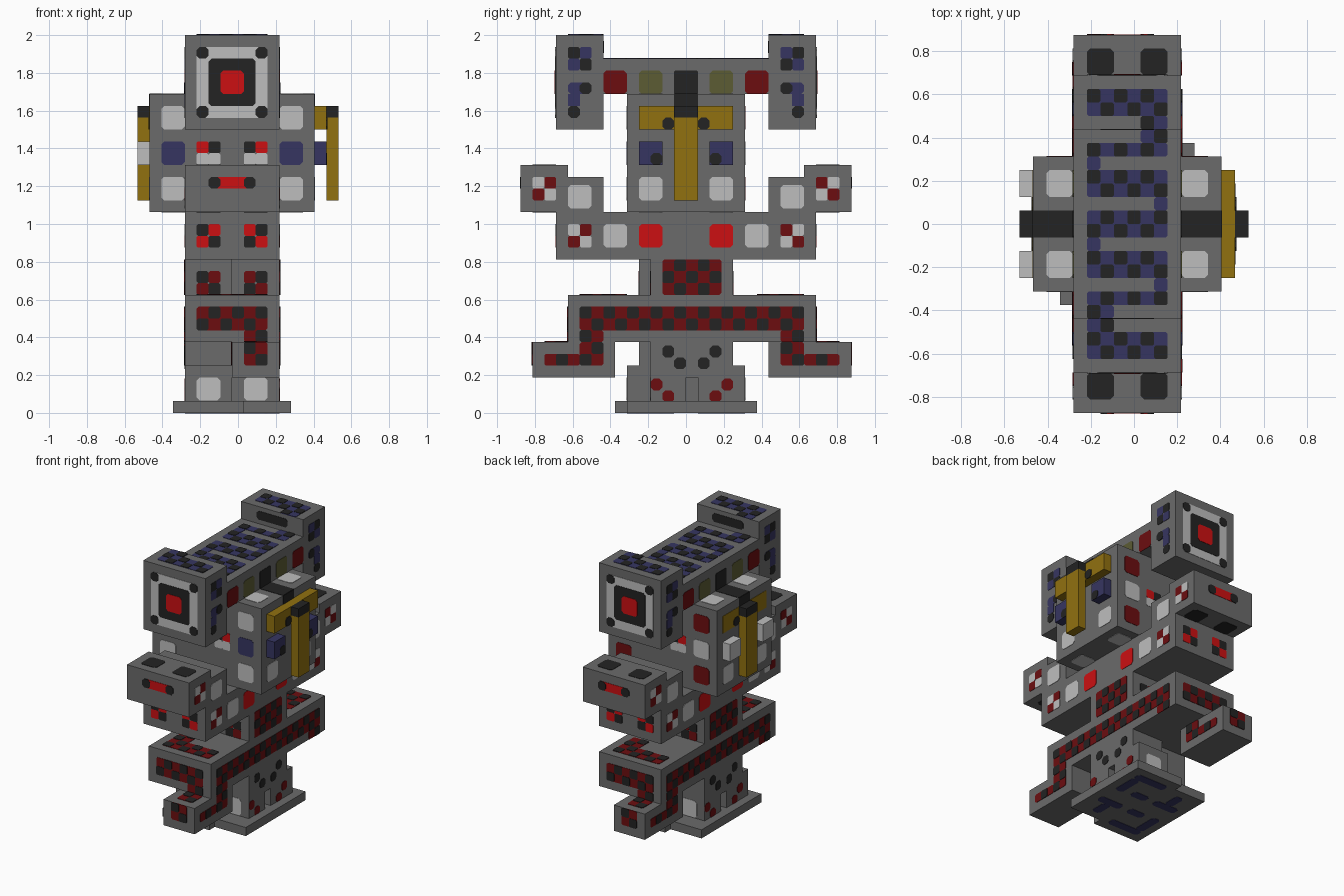
import bpy, bmesh, math
from mathutils import Vector

cube = bpy.data.objects.get("Cube")
if cube:
    bpy.data.objects.remove(cube)

U = 1 / 16          # one block unit
LAYER = 0.04        # panel thickness in block units
MID = -0.5          # x of the turning axis


def srgb(*rgb):
    return [(c / 255 / 12.92 if c < 11 else ((c / 255 + 0.055) / 1.055) ** 2.4) for c in rgb] + [1]


COLOURS = dict(grey=srgb(107, 107, 107), white=srgb(190, 190, 190), black=srgb(35, 35, 35),
               red=srgb(204, 16, 18), dark_red=srgb(108, 13, 16), blue=srgb(54, 53, 97),
               yellow=srgb(145, 113, 16), olive=srgb(92, 92, 52))
NAMES = list(COLOURS)
MATS = []
for name, rgba in COLOURS.items():
    m = bpy.data.materials.new(name)
    m.use_nodes = True
    m.diffuse_color = rgba
    m.node_tree.nodes["Principled BSDF"].inputs["Base Color"].default_value = rgba
    MATS.append(m)


def finish(name, bm, mats):
    bmesh.ops.recalc_face_normals(bm, faces=bm.faces)
    mesh = bpy.data.meshes.new(name)
    bm.to_mesh(mesh)
    bm.free()
    for mat in mats:
        mesh.materials.append(mat)
    ob = bpy.data.objects.new(name, mesh)
    bpy.context.collection.objects.link(ob)


def box(name, xs, ys, zs, colour="grey"):
    bm = bmesh.new()
    bmesh.ops.create_cube(bm, size=1)
    for v in bm.verts:
        v.co = Vector([U * (sum(r) / 2 + c * (r[1] - r[0])) for r, c in zip((xs, ys, zs), v.co)])
    finish(name, bm, [MATS[NAMES.index(colour)]])


def box_pair(name, xs, ys, zs, cy=0):
    """A block and its twin, half a turn round the upright axis."""
    box("front_" + name, xs, ys, zs)
    box("back_" + name, [2 * MID - x for x in xs[::-1]], [2 * cy - y for y in ys[::-1]], zs)


groups = {}


def panel(group, axis, sign, pos, a, b, colour, layer=1, cut=0.25):
    """Thin plate with clipped corners on the face axis=pos."""
    bm = groups.setdefault(group, bmesh.new())
    (a0, a1), (b0, b1) = sorted(a), sorted(b)
    ring = []
    for ca, cb, sa, sb in ((a0, b0, 1, 1), (a1, b0, -1, 1), (a1, b1, -1, -1), (a0, b1, 1, -1)):
        pts = [(ca, cb + sb * cut), (ca + sa * cut, cb)] if cut else [(ca, cb)]
        ring += pts if sa * sb > 0 else pts[::-1]

    def loop(h):
        out = []
        for p in ring:
            co = list(p)
            co.insert("xyz".index(axis), pos + sign * h)
            out.append(bm.verts.new(Vector(co) * U))
        return out
    low, high = loop(-LAYER), loop(LAYER * layer)
    faces = [bm.faces.new(low[::-1]), bm.faces.new(high)]
    faces += [bm.faces.new((low[i - 1], low[i], high[i], high[i - 1])) for i in range(len(ring))]
    for f in faces:
        f.material_index = NAMES.index(colour)


def twin(group, axis, sign, pos, a, b, colour, layer=1, cut=0.25, cy=0):
    """A panel and its half-turn copy."""
    panel(group, axis, sign, pos, a, b, colour, layer, cut)
    tx, ty = [lambda r, k=k: [2 * k - v for v in r] for k in (MID, cy)]
    if axis == "x":
        panel(group, axis, -sign, 2 * MID - pos, ty(a), b, colour, layer, cut)
    elif axis == "y":
        panel(group, axis, -sign, 2 * cy - pos, tx(a), b, colour, layer, cut)
    else:
        panel(group, axis, sign, pos, tx(a), ty(b), colour, layer, cut)


def checker(group, axis, sign, pos, a, b, colour, put=twin, **kw):
    put(group, axis, sign, pos, a, b, colour, cut=0.15, **kw)
    for i in range(round(a[1] - a[0])):
        for j in range(round(b[1] - b[0])):
            x, y = a[0] + i, b[0] + j
            if (math.floor(x) + math.floor(y)) % 2:
                put(group, axis, sign, pos, (x, x + 1), (y, y + 1), "black", layer=2, cut=0.12, **kw)


def quad(group, axis, sign, pos, a, b, cells):
    """Two by two patch; cells run top row first."""
    for k, colour in enumerate(cells.split()):
        x, y = a + k % 2, b + 1 - k // 2
        twin(group, axis, sign, pos, (x, x + 1), (y, y + 1), colour, cut=0.12)


def square(a):
    return (a, a + 2)


L, R, IN = -4.5, 3.5, (-3.5, 2.5)   # core sides and pattern width
CORE, LEFT, RIGHT = (L, R), (L, MID), (MID, R)
COLS = (-3.5, 0.5)                  # starts of the two patch columns

# Blocks
box_pair("head", CORE, (-11, -7), (24, 32))
box("top_beam", CORE, (-7, 7), (27, 30))
box("body", (-7.5, 6.5), (-5, 5), (17, 27))
box_pair("hand", CORE, (-14, -10), (17, 21))
box_pair("wrist", CORE, (-10, -7), (17, 20))
box("left_arm_beam", RIGHT, (-11, 11), (13, 17))
box("right_arm_beam", LEFT, (-11, 11), (13, 17))
box_pair("leg", LEFT, (-4, 3), (4, 13))
box("hip_beam", CORE, (-10, 11), (6, 10))
box_pair("lower_hand", RIGHT, (-13, -6), (3, 6), cy=0.5)
box_pair("foot_top", LEFT, (-5, 3), (3, 4))
box_pair("foot_toe", LEFT, (-5, -1), (1, 3))
box_pair("foot_heel", LEFT, (0, 3), (1, 3))
box_pair("foot_core", (-3.5, MID), (-1, 0), (1, 3))
box_pair("sole_long", (-5.5, 0.5), (-6, 0), (0, 1))
box_pair("sole_short", (0.5, 4.5), (-5, 0), (0, 1))

# Side packs
box("left_pack_bar", (6.5, 7.5), (-4, 4), (24, 26), "yellow")
for label, x, pad in (("left", 7.5, "blue"), ("right", -8.5, "white")):
    box(label + "_pack_strip", (x, x + 1), (-1, 1), (18, 25), "yellow")
    box(label + "_pack_cap", (x, x + 1), (-1, 1), (25, 26), "black")
    px = 6.5 if label == "left" else x
    for side, y in (("front", -4), ("back", 2)):
        box(f"{label}_{side}_pad", (px, px + 1), square(y), (21, 23), pad)
panel("pack_paint", "x", -1, -7.5, (-4, 4), (24, 26), "yellow", cut=0)
for s in (-1, 1):
    for x, d in ((7.5, 1), (-7.5, -1)):
        panel("pack_paint", "x", d, x, (s, 2 * s), (24, 25), "black", layer=2)
    panel("pack_paint", "x", 1, 7.5, (2 * s, 3 * s), (21, 22), "black")

# Head faces: target, side checks and inner slot
for size, colour, layer in ((3, "white", 1), (2, "black", 2), (1, "red", 3)):
    twin("head_paint", "y", -1, -11, (MID - size, MID + size), (28 - size, 28 + size), colour, layer)
for x in (-3.5, 1.5):
    for z in (25, 30):
        twin("head_paint", "y", -1, -11, (x, x + 1), (z, z + 1), "black", layer=2)
twin("head_paint", "y", 1, -7, (-2.5, 1.5), (30.5, 31.5), "black")
for y, out in ((-10, -10), (8, 9)):
    quad("head_paint", "x", 1, R, y, 29, "black blue blue black" if y < 0 else "blue black black blue")
    twin("head_paint", "x", 1, R, square(y), (27, 28), "blue")
    twin("head_paint", "x", 1, R, (out, out + 1), (26, 27), "blue", cut=0)
    twin("head_paint", "x", 1, R, (out, out + 1), (25, 26), "black")
    twin("head_paint", "x", 1, R, (-9 if y < 0 else 8, -8 if y < 0 else 9), (27, 28), "black", layer=2)

# Beam sides and winding top pattern
for s in (-1, 1):
    twin("beam_paint", "x", 1, R, (5 * s, 7 * s), (27, 29), "dark_red")
    twin("beam_paint", "x", 1, R, (2 * s, 4 * s), (27, 29), "olive")
twin("beam_paint", "x", 1, R, (-1, 1), (27, 29), "black", cut=0.1)
checker("beam_paint", "z", 1, 32, IN, (-10, -8), "blue")
checker("beam_paint", "z", 1, 32, (-3.5, -1.5), (-8, -7), "blue")
checker("beam_paint", "z", 1, 30, (-3.5, -1.5), (-7, -6), "blue")
checker("beam_paint", "z", 1, 30, IN, (-6, -5), "blue")
checker("beam_paint", "z", 1, 30, (1.5, 2.5), (-5, -4), "blue")
checker("beam_paint", "z", 1, 30, IN, (-4, -2), "blue")
checker("beam_paint", "z", 1, 30, (-3.5, -2.5), (-2, -1), "blue")
checker("beam_paint", "z", 1, 30, IN, (-1, 1), "blue", put=panel)

# Body patches
for x in (-6.5, 3.5):
    for z, front, back in ((24, "white", "dark_red"), (21, "blue", "white"), (18, "white", "dark_red")):
        panel("body_paint", "y", -1, -5, square(x), square(z), front)
        panel("body_paint", "y", 1, 5, square(x), square(z), back)
for y in (-4, 2):
    twin("body_paint", "x", 1, 6.5, square(y), (18, 20), "white")
    for z, d in ((27, 1), (17, -1)):
        twin("body_paint", "z", d, z, (3.5, 5.5), square(y), "white")
twin("body_paint", "z", 1, 27, (R, 6.5), (-1, 1), "black", cut=0)
twin("body_paint", "x", 1, 6.5, (-1, 1), (26, 27), "black", cut=0)
quad("body_paint", "y", -1, -5, -3.5, 21, "red black white white")
quad("body_paint", "y", -1, -5, 0.5, 21, "black red white white")

# Hands and arms
twin("hand_paint", "y", -1, -14, (-2, 1), (19, 20), "red", cut=0)
for x in (-2.5, 0.5):
    twin("hand_paint", "y", -1, -14, (x, x + 1), (19, 20), "black", layer=2)
for x in COLS:
    for z, d in ((21, 1), (17, -1)):
        twin("hand_paint", "z", d, z, square(x), (-13, -11), "black")
for y in (-13, 11):
    quad("hand_paint", "x", 1, R, y, 18, "white dark_red dark_red white" if y < 0 else "dark_red white white dark_red")
for y in (-10, 8):
    quad("arm_paint", "x", 1, R, y, 14, "white dark_red dark_red white" if y < 0 else "dark_red white white dark_red")
    twin("arm_paint", "x", 1, R, square(y), (17.3, 19.3), "white")
for s in (-1, 1):
    twin("arm_paint", "x", 1, R, (5 * s, 7 * s), (14, 16), "white")
    twin("arm_paint", "x", 1, R, (2 * s, 4 * s), (14, 16), "red")
quad("arm_paint", "y", -1, -11, -3.5, 14, "black red red black")
quad("arm_paint", "y", -1, -11, 0.5, 14, "red black black red")

# Legs and feet
checker("leg_paint", "x", 1, R, (-2, 3), (10, 13), "dark_red")
quad("leg_paint", "y", -1, -4, -3.5, 10, "black dark_red dark_red black")
quad("leg_paint", "y", -1, -3, 0.5, 10, "dark_red black black dark_red")
for i, z in enumerate((4, 5)):
    for y in (-i - 1, i + 1):
        twin("leg_paint", "x", 1, R, (y, y + 1), (z - 0.3, z + 0.7), "black")
for i, z in enumerate((1, 2)):
    for y in (-i - 2, i + 2):
        twin("foot_paint", "x", 1, R, (y, y + 1), (z - 0.4, z + 0.6) if z < 1 else (z - 0.1, z + 0.9), "dark_red")
for x, y in zip(COLS, (-5, -3)):
    twin("foot_paint", "y", -1, y, square(x), (1.05, 3), "white")
for a, b in (((-4.5, -0.5), (-5, -4)), ((-4.5, -3.5), (-4, -1)), ((-2.5, -0.5), (-2, -1)),
             ((0.5, 3.5), (-2, -1)), ((1.5, 2.5), (-4, -2))):
    twin("foot_paint", "z", -1, 0, a, b, "blue")

# Hip beam and lower hands
checker("hip_paint", "x", 1, R, (-9, 10), (7, 9), "dark_red", cy=0.5)
checker("hip_paint", "y", -1, -10, IN, (7, 9), "dark_red", cy=0.5)
checker("hip_paint", "y", -1, -10, (0.5, 2.5), (6, 7), "dark_red", cy=0.5)
checker("hip_paint", "y", -1, -13, (0.5, 2.5), (4, 6), "dark_red", cy=0.5)
checker("hip_paint", "z", 1, 10, IN, (-9, -7), "dark_red", cy=0.5)
checker("hip_paint", "z", 1, 10, (-3.5, -1.5), (-7, -5), "dark_red", cy=0.5)
checker("hip_paint", "z", 1, 6, (0.5, 2.5), (-12, -10), "dark_red", cy=0.5)
for y in (-9, 8):
    checker("hip_paint", "x", 1, R, square(y), (6, 7), "dark_red", cy=0.5)
for x, d in ((R, 1), (MID, -1)):
    checker("hip_paint", "x", d, x, (-9, -7), (4, 6), "dark_red", cy=0.5)
    checker("hip_paint", "x", d, x, (-12, -9), (4, 5), "dark_red", cy=0.5)

for name, bm in groups.items():
    finish(name, bm, MATS)
